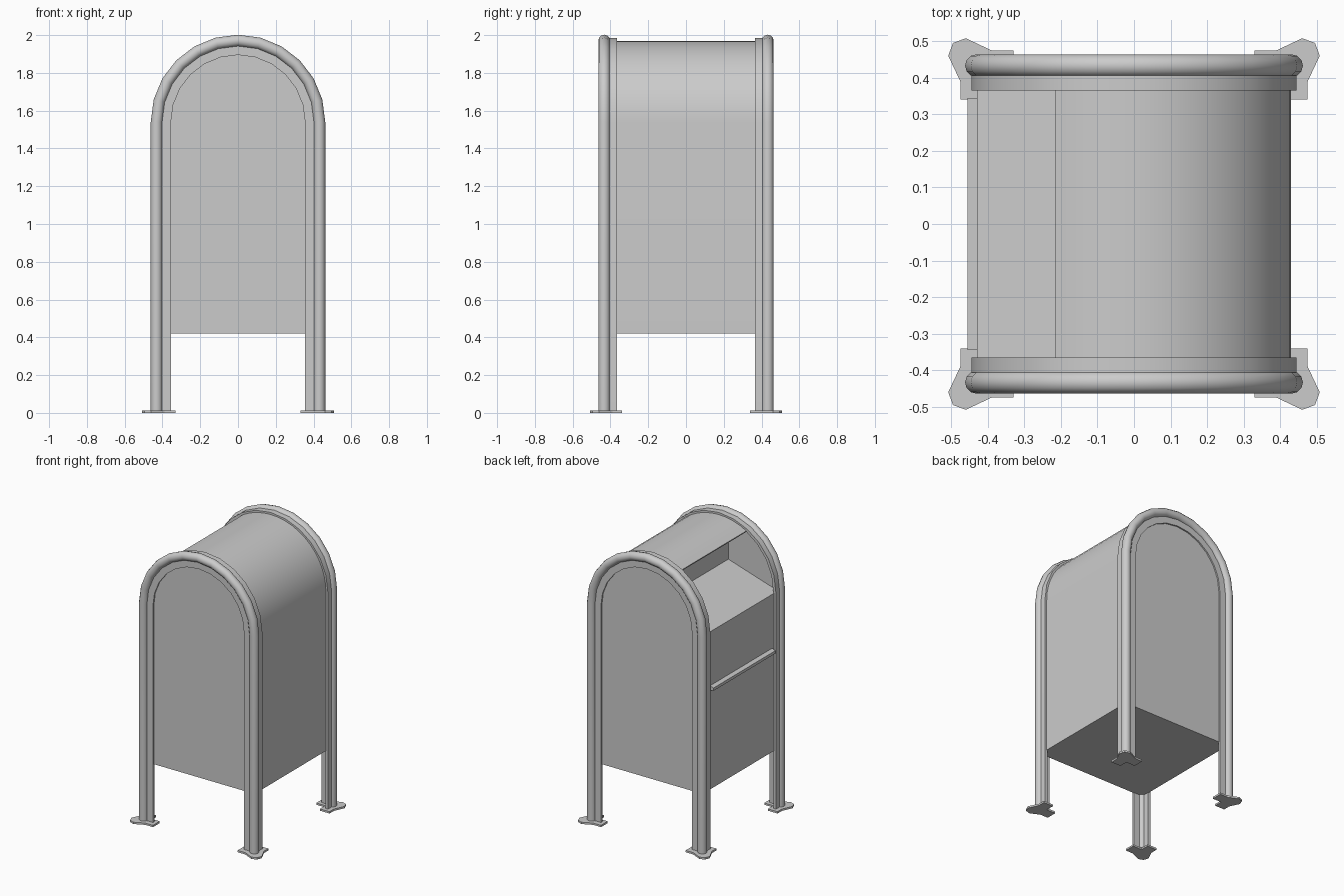
import bpy, bmesh, math

if "Cube" in bpy.data.objects:
    bpy.data.objects.remove(bpy.data.objects["Cube"])

SPRING = 1.54          # height where the straight sides meet the arch
grey = bpy.data.materials.new("painted_grey")
grey.diffuse_color = (0.6, 0.6, 0.6, 1)
grey.use_nodes = True
grey.node_tree.nodes["Principled BSDF"].inputs["Base Color"].default_value = grey.diffuse_color


def finish(name, bm, smooth=None):
    bmesh.ops.recalc_face_normals(bm, faces=bm.faces[:])
    mesh = bpy.data.meshes.new(name)
    bm.to_mesh(mesh)
    bm.free()
    mesh.materials.append(grey)
    ob = bpy.data.objects.new(name, mesh)
    bpy.context.collection.objects.link(ob)
    if smooth:
        bpy.ops.object.select_all(action='DESELECT')
        ob.select_set(True)
        bpy.context.view_layer.objects.active = ob
        bpy.ops.object.shade_smooth_by_angle(angle=math.radians(smooth))
    return ob


def loft(bm, rings):
    """Join closed rings of points and cap both ends."""
    vr = [[bm.verts.new(p) for p in ring] for ring in rings]
    n = len(vr[0])
    for a, b in zip(vr, vr[1:]):
        for i in range(n):
            j = (i + 1) % n
            bm.faces.new((a[i], a[j], b[j], b[i]))
    bm.faces.new(vr[0])
    bm.faces.new(vr[-1])


def prism(name, profile, y0, y1, smooth=None):
    """Extrude an xz profile along y."""
    bm = bmesh.new()
    loft(bm, [[(x, y, z) for x, z in profile] for y in (y0, y1)])
    return finish(name, bm, smooth)


def arc(r, a0, a1, n):
    out = []
    for i in range(n + 1):
        t = math.radians(a0 + (a1 - a0) * i / n)
        out.append((r * math.cos(t), SPRING + r * math.sin(t)))
    return out


def arch_sweep(name, section, side):
    """Sweep a (radius, y) section up one leg, over the arch and down."""
    bm = bmesh.new()
    rings = [[(u, side * y, 0.01) for u, y in section]]
    for i in range(13):
        t = math.pi * i / 12
        rings.append([(u * math.cos(t), side * y, SPRING + u * math.sin(t))
                      for u, y in section])
    rings.append([(-u, side * y, 0.01) for u, y in section])
    loft(bm, rings)
    return finish(name, bm, 35)


# Box body with the letter chute cut into its left side
chute = arc(0.415, 120, 96, 4) + [(-0.043, 1.65), (-0.43, 1.53)]
body = [(-0.43, 0.42), (0.43, 0.42)] + arc(0.43, 0, 120, 16) + chute
prism("box_body", body, -0.41, 0.41, 30)

# Closed end panels
panel = [(-0.43, 0.42), (0.43, 0.42)] + arc(0.43, 0, 180, 24)
for side, label in ((-1, "front"), (1, "back")):
    y0, y1 = sorted((side * 0.41, side * 0.43))
    prism(label + "_panel", panel, y0, y1, 30)

    # Tubular arch running down into the legs
    tube = [(0.431 + 0.031 * math.cos(math.tau * i / 12),
             0.433 + 0.031 * math.sin(math.tau * i / 12)) for i in range(12)]
    arch_sweep(label + "_arch_tube", tube, side)

    # Flat angle flanges over the end face and over the sides
    arch_sweep(label + "_face_flange",
               [(0.355, 0.425), (0.435, 0.425), (0.435, 0.44), (0.355, 0.44)], side)
    arch_sweep(label + "_side_flange",
               [(0.425, 0.365), (0.445, 0.365), (0.445, 0.435), (0.425, 0.435)], side)

# Ledge across the left side
prism("side_ledge", [(-0.42, 1.12), (-0.455, 1.12), (-0.455, 1.14), (-0.42, 1.155)],
      -0.345, 0.345)

# Mounting feet, one per corner
foot = [(0.33, 0.475), (0.39, 0.475), (0.46, 0.508), (0.495, 0.495), (0.508, 0.46),
        (0.475, 0.39), (0.475, 0.34), (0.40, 0.34), (0.40, 0.40), (0.33, 0.40)]
for sx in (-1, 1):
    for sy in (-1, 1):
        bm = bmesh.new()
        loft(bm, [[(sx * x, sy * y, z) for x, y in foot] for z in (0, 0.013)])
        finish("foot", bm)
